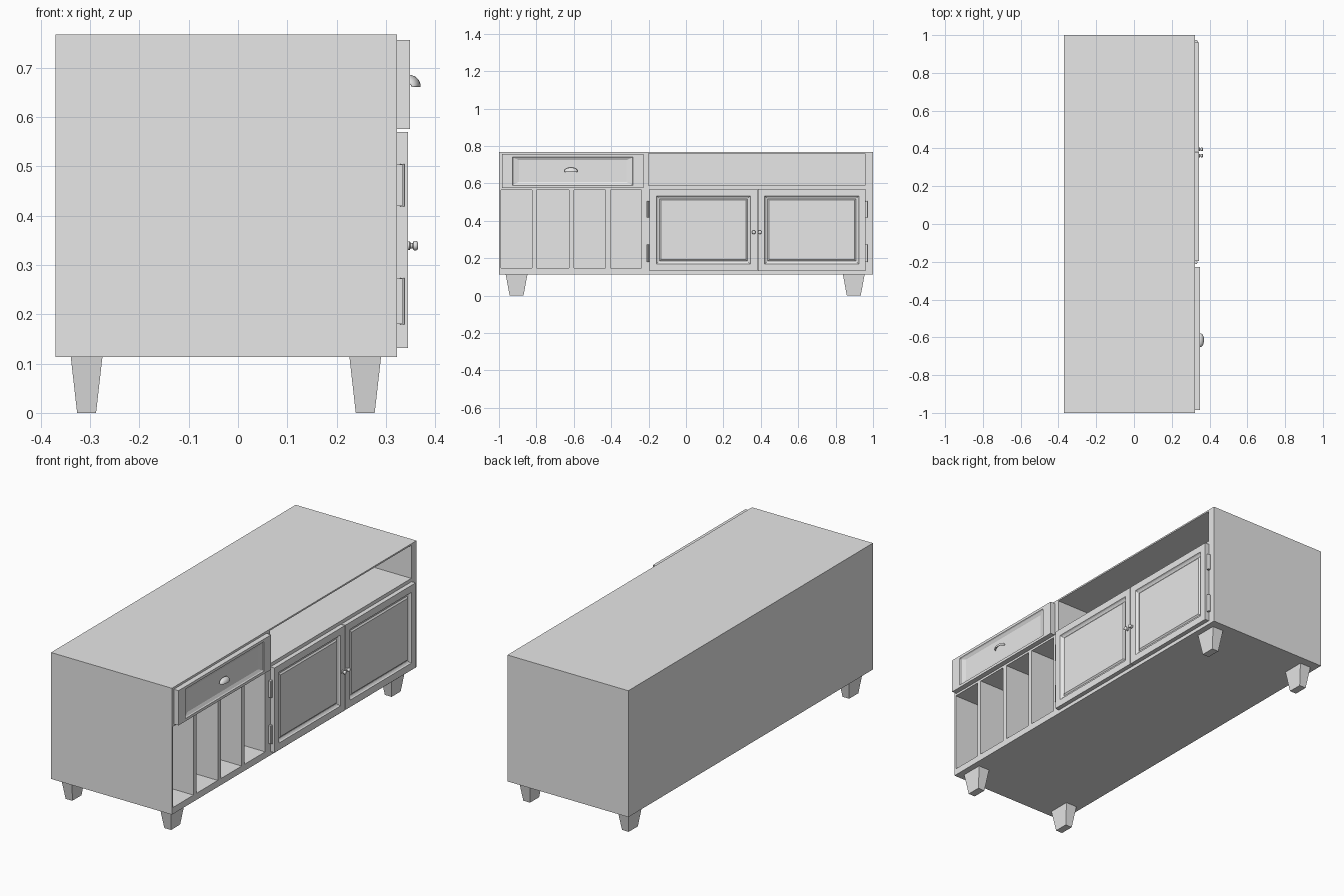
import bpy, bmesh, math
from mathutils import Vector

if "Cube" in bpy.data.objects:
    bpy.data.objects.remove(bpy.data.objects["Cube"])

grey = bpy.data.materials.new("plain grey")
grey.diffuse_color = (0.8, 0.8, 0.8, 1)
grey.use_nodes = True
grey.node_tree.nodes["Principled BSDF"].inputs["Base Color"].default_value = grey.diffuse_color


def finish(name, bm, smooth=False):
    """Turn a bmesh into a named object with the grey material."""
    bmesh.ops.recalc_face_normals(bm, faces=bm.faces)
    me = bpy.data.meshes.new(name)
    bm.to_mesh(me)
    bm.free()
    me.materials.append(grey)
    ob = bpy.data.objects.new(name, me)
    bpy.context.collection.objects.link(ob)
    if smooth:
        bpy.ops.object.select_all(action='DESELECT')
        ob.select_set(True)
        bpy.context.view_layer.objects.active = ob
        bpy.ops.object.shade_smooth_by_angle(angle=math.radians(40))
    return ob


def add_box(bm, x0, x1, y0, y1, z0, z1):
    vs = bmesh.ops.create_cube(bm, size=1)['verts']
    for v in vs:
        v.co = Vector(((x0 + x1) / 2 + v.co.x * (x1 - x0),
                       (y0 + y1) / 2 + v.co.y * (y1 - y0),
                       (z0 + z1) / 2 + v.co.z * (z1 - z0)))
    return vs


def bridge(bm, a, b):
    n = len(a)
    for i in range(n):
        bm.faces.new((a[i], a[(i + 1) % n], b[(i + 1) % n], b[i]))


def panel(name, x_back, x_front, y0, y1, z0, z1, rings):
    """Board facing +x whose face is shaped by (y inset, z inset, depth) rings."""
    bm = bmesh.new()
    loops = []
    for iy, iz, d in [(0, 0, x_back - x_front)] + rings:
        x = x_front + d
        loops.append([bm.verts.new(p) for p in (
            (x, y0 + iy, z0 + iz), (x, y1 - iy, z0 + iz),
            (x, y1 - iy, z1 - iz), (x, y0 + iy, z1 - iz))])
    for a, b in zip(loops, loops[1:]):
        bridge(bm, a, b)
    bm.faces.new(loops[0])
    bm.faces.new(loops[-1])
    return finish(name, bm)


FRONT = 0.322   # x of the cabinet face

# Cabinet carcass with open shelf and four slots cut in
bm = bmesh.new()
add_box(bm, -0.37, FRONT, -1, 1, 0.113, 0.767)
cabinet = finish("cabinet_body", bm)

bm = bmesh.new()
add_box(bm, -0.35, 0.5, -0.2, 0.957, 0.588, 0.759)
for y0, y1 in ((-0.99, -0.824), (-0.798, -0.625), (-0.6, -0.43), (-0.405, -0.238)):
    add_box(bm, -0.35, 0.5, y0, y1, 0.147, 0.565)
cutter = finish("opening_cutter", bm)
cutter.hide_render = True
cutter.hide_viewport = False
mod = cabinet.modifiers.new("openings", 'BOOLEAN')
mod.operation = 'DIFFERENCE'
mod.solver = 'EXACT'
mod.object = cutter
bpy.context.view_layer.objects.active = cabinet
bpy.ops.object.modifier_apply(modifier=mod.name)
bpy.data.objects.remove(cutter)

# Drawer front with sunken panel
panel("drawer_front", FRONT, 0.349, -0.985, -0.227, 0.576, 0.756,
      [(0, 0, 0), (0.057, 0.014, 0), (0.06, 0.018, -0.005),
       (0.092, 0.032, -0.012)])

# Pair of doors with grooved, raised panels
door_rings = [(i, i, d) for i, d in ((0, 0), (0.036, 0), (0.040, -0.006),
              (0.046, -0.010), (0.052, -0.012), (0.060, -0.006))]
for side, y0, y1 in (("left", -0.195, 0.381), ("right", 0.385, 0.96)):
    panel(side + "_door", FRONT, 0.345, y0, y1, 0.132, 0.57, door_rings)

# Tapered legs
for xn, cx in (("front", 0.258), ("back", -0.307)):
    for yn, cy in (("left", -0.906), ("right", 0.897)):
        bm = bmesh.new()
        for v in add_box(bm, cx - 0.032, cx + 0.032, cy - 0.058, cy + 0.058, 0, 0.113):
            if v.co.z < 0.01:
                v.co.x = cx + (v.co.x - cx) * 0.6
                v.co.y = cy + (v.co.y - cy) * 0.64
        finish(f"{xn}_{yn}_leg", bm)

# Hinges: a leaf with a round pin
for side, y in (("left", -0.203), ("right", 0.966)):
    for level, z0, z1 in (("upper", 0.419, 0.504), ("lower", 0.18, 0.273)):
        bm = bmesh.new()
        add_box(bm, FRONT, 0.334, y - 0.008, y + 0.008, z0, z1)
        pin = bmesh.ops.create_cone(bm, cap_ends=True, segments=12, radius1=0.005,
                                    radius2=0.005, depth=z1 - z0 + 0.002)['verts']
        bmesh.ops.translate(bm, verts=pin, vec=(0.333, y, (z0 + z1) / 2))
        finish(f"{side}_{level}_hinge", bm, True)

# Turned door knobs
profile = ((0.344, 0.009), (0.348, 0.009), (0.350, 0.006), (0.354, 0.005),
           (0.356, 0.009), (0.360, 0.010), (0.363, 0.009), (0.365, 0.006))
for side, y in (("left", 0.362), ("right", 0.395)):
    bm = bmesh.new()
    loops = [[bm.verts.new((x, y + r * math.cos(k * math.tau / 20),
                            0.339 + r * math.sin(k * math.tau / 20)))
              for k in range(20)] for x, r in profile]
    for a, b in zip(loops, loops[1:]):
        bridge(bm, a, b)
    bm.faces.new(loops[0])
    bm.faces.new(loops[-1])
    finish(side + "_knob", bm, True)

# Cup-shaped drawer pull
bm = bmesh.new()
N, M = 20, 8
grid = []
for i in range(N + 1):
    t = math.pi * (0.03 + 0.94 * i / N)
    w = math.sin(t) ** 0.7
    grid.append([bm.verts.new((0.348 + 0.0215 * w * math.sin(j / M * math.pi / 2),
                               -0.615 + 0.035 * math.cos(t),
                               0.661 + 0.023 * w * math.cos(j / M * math.pi / 2)))
                 for j in range(M + 1)])
for a, b in zip(grid, grid[1:]):
    for j in range(M):
        bm.faces.new((a[j], a[j + 1], b[j + 1], b[j]))
pull = finish("drawer_pull", bm, True)
shell = pull.modifiers.new("thickness", 'SOLIDIFY')
shell.thickness = 0.002
shell.offset = 0
